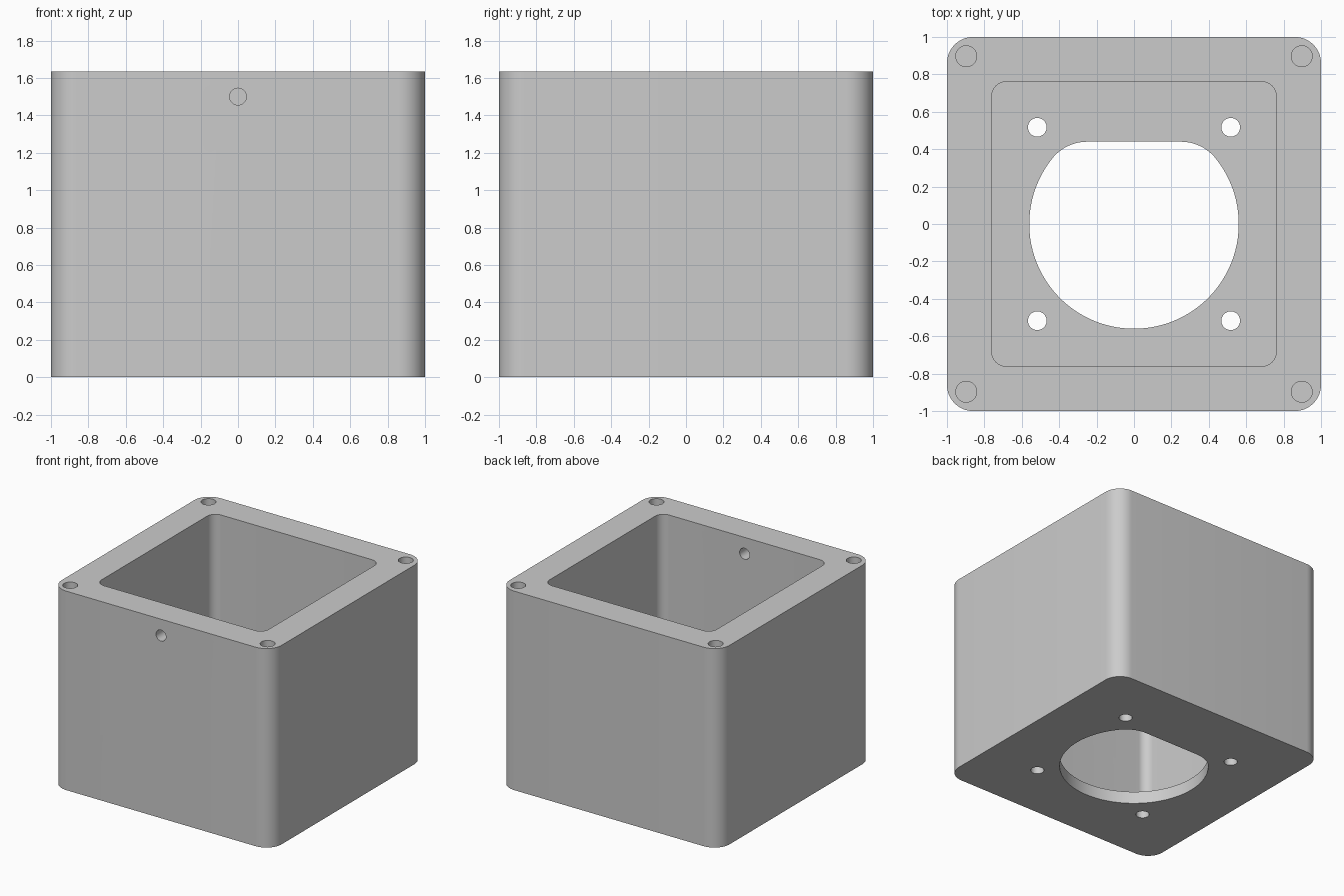
import bpy, bmesh
from math import sin, cos, pi, atan2, hypot
from mathutils import Matrix, Vector

cube = bpy.data.objects.get("Cube")
if cube:
    bpy.data.objects.remove(cube, do_unlink=True)

HEIGHT = 1.635
FLOOR = 0.1

grey = bpy.data.materials.new("light_grey")
grey.use_nodes = True
grey.diffuse_color = (0.6, 0.6, 0.6, 1)
grey.node_tree.nodes["Principled BSDF"].inputs["Base Color"].default_value = (0.6, 0.6, 0.6, 1)


def arc(cx, cy, r, start, end, n):
    """Points along an arc, both ends included."""
    return [(cx + r * cos(start + (end - start) * i / n),
             cy + r * sin(start + (end - start) * i / n)) for i in range(n + 1)]


def circle(cx, cy, r, n=32):
    return arc(cx, cy, r, 0, 2 * pi, n)[:-1]


def rounded_square(half, r):
    c = half - r
    corners = [(c, c), (-c, c), (-c, -c), (c, -c)]
    return [p for i, (x, y) in enumerate(corners)
            for p in arc(x, y, r, i * pi / 2, (i + 1) * pi / 2, 12)]


def prism(name, outline, z0, z1, matrix=Matrix()):
    """Extrude a flat outline from z0 to z1."""
    bm = bmesh.new()
    base = bm.faces.new([bm.verts.new((x, y, z0)) for x, y in outline])
    top = bmesh.ops.extrude_face_region(bm, geom=[base])["geom"]
    bmesh.ops.translate(bm, vec=Vector((0, 0, z1 - z0)),
                        verts=[v for v in top if isinstance(v, bmesh.types.BMVert)])
    bmesh.ops.recalc_face_normals(bm, faces=bm.faces)
    bm.transform(matrix)
    mesh = bpy.data.meshes.new(name)
    bm.to_mesh(mesh)
    bm.free()
    mesh.materials.append(grey)
    obj = bpy.data.objects.new(name, mesh)
    bpy.context.collection.objects.link(obj)
    return obj


def cut(target, cutter):
    """Subtract the cutter and discard it."""
    cutter.hide_render = True
    mod = target.modifiers.new("cut", "BOOLEAN")
    mod.operation = "DIFFERENCE"
    mod.solver = "EXACT"
    mod.object = cutter
    bpy.context.view_layer.objects.active = target
    bpy.ops.object.modifier_apply(modifier=mod.name)
    bpy.data.objects.remove(cutter, do_unlink=True)


# Outer block and open cavity
housing = prism("housing", rounded_square(1.0, 0.14), 0, HEIGHT)
cut(housing, prism("cavity_cutter", rounded_square(0.76, 0.075), FLOOR, HEIGHT + 0.2))

# Round floor opening with a flat, filleted back edge
R, fillet, fx, fy = 0.56, 0.24, 0.25, 0.2
join = atan2(fy, fx)
opening = (arc(fx, fy, fillet, join, pi / 2, 12)
           + arc(-fx, fy, fillet, pi / 2, pi - join, 12)
           + arc(0, 0, R, pi - join, 2 * pi + join, 72)[1:-1])
cut(housing, prism("opening_cutter", opening, -0.2, FLOOR + 0.2))

# Floor mounting holes and blind screw holes in the top rim
for sx in (-1, 1):
    for sy in (-1, 1):
        cut(housing, prism("floor_hole_cutter", circle(sx * 0.517, sy * 0.517, 0.05),
                           -0.2, FLOOR + 0.2))
        cut(housing, prism("screw_hole_cutter", circle(sx * 0.897, sy * 0.897, 0.056),
                           HEIGHT - 0.4, HEIGHT + 0.2))

# Cable hole through the front wall
cut(housing, prism("front_hole_cutter", circle(0, 0, 0.045), 0.5, 1.2,
                   Matrix.Translation((0, 0, 1.5)) @ Matrix.Rotation(pi / 2, 4, "X")))

bpy.ops.object.select_all(action="DESELECT")
housing.select_set(True)
bpy.context.view_layer.objects.active = housing
bpy.ops.object.shade_smooth_by_angle()
